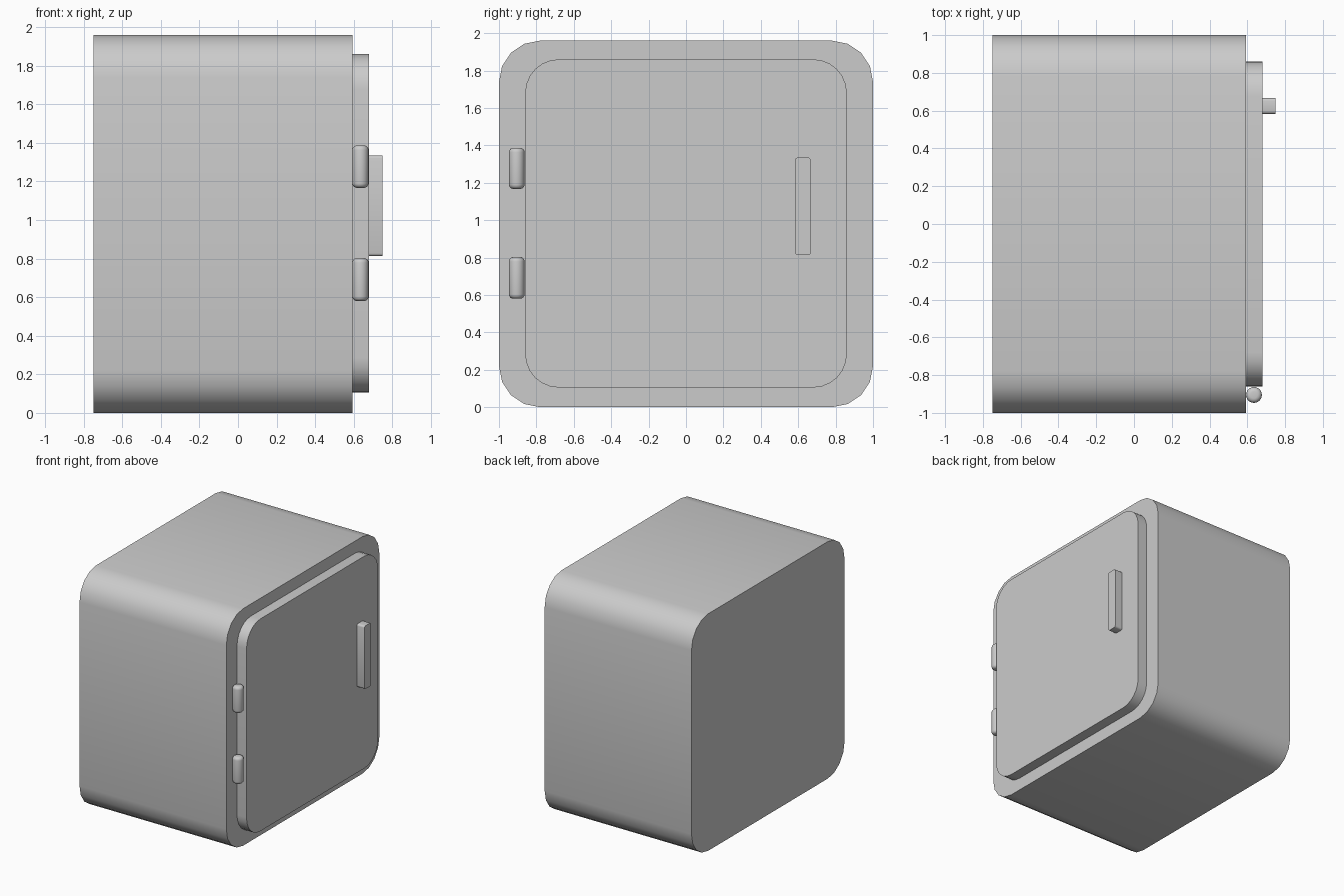
import bpy, bmesh
from math import sin, cos, pi, radians

if "Cube" in bpy.data.objects:
    bpy.data.objects.remove(bpy.data.objects["Cube"])


def finish(name, bm):
    bmesh.ops.recalc_face_normals(bm, faces=bm.faces)
    mesh = bpy.data.meshes.new(name)
    bm.to_mesh(mesh)
    bm.free()
    obj = bpy.data.objects.new(name, mesh)
    bpy.context.collection.objects.link(obj)
    bpy.ops.object.select_all(action='DESELECT')
    obj.select_set(True)
    bpy.context.view_layer.objects.active = obj
    bpy.ops.object.shade_smooth_by_angle(angle=radians(35))
    return obj


def rounded_slab(name, x, y, z, r, seg):
    """Rounded rectangle in the YZ plane, extruded along X."""
    bm = bmesh.new()
    corners = [(y[1] - r, z[1] - r), (y[0] + r, z[1] - r),
               (y[0] + r, z[0] + r), (y[1] - r, z[0] + r)]
    verts = []
    for q, (cy, cz) in enumerate(corners):
        for i in range(seg + 1):
            a = (q + i / seg) * pi / 2
            verts.append(bm.verts.new((x[0], cy + r * cos(a), cz + r * sin(a))))
    face = bm.faces.new(verts)
    ext = bmesh.ops.extrude_face_region(bm, geom=[face], use_keep_orig=True)
    moved = [g for g in ext['geom'] if isinstance(g, bmesh.types.BMVert)]
    bmesh.ops.translate(bm, verts=moved, vec=(x[1] - x[0], 0, 0))
    return finish(name, bm)


def hinge_pin(name, z0, z1):
    """Upright cylinder with rounded rims."""
    bm = bmesh.new()
    bmesh.ops.create_cone(bm, cap_ends=True, segments=24, radius1=0.042,
                          radius2=0.042, depth=z1 - z0)
    rims = [e for e in bm.edges if abs(e.verts[0].co.z - e.verts[1].co.z) < 1e-5]
    bmesh.ops.bevel(bm, geom=rims, offset=0.024, segments=4, profile=0.5,
                    affect='EDGES')
    bmesh.ops.translate(bm, verts=bm.verts, vec=(0.635, -0.905, (z0 + z1) / 2))
    return finish(name, bm)


# Main box, door and handle
rounded_slab("cabinet_body", (-0.75, 0.593), (-1, 1), (0, 1.96), 0.22, 4)
rounded_slab("door", (0.593, 0.68), (-0.86, 0.86), (0.105, 1.86), 0.18, 6)
rounded_slab("handle", (0.68, 0.75), (0.583, 0.667), (0.813, 1.335), 0.015, 3)

# Two hinges beside the door
for label, z0, z1 in (("lower", 0.58, 0.803), ("upper", 1.167, 1.387)):
    hinge_pin(label + "_hinge", z0, z1)
